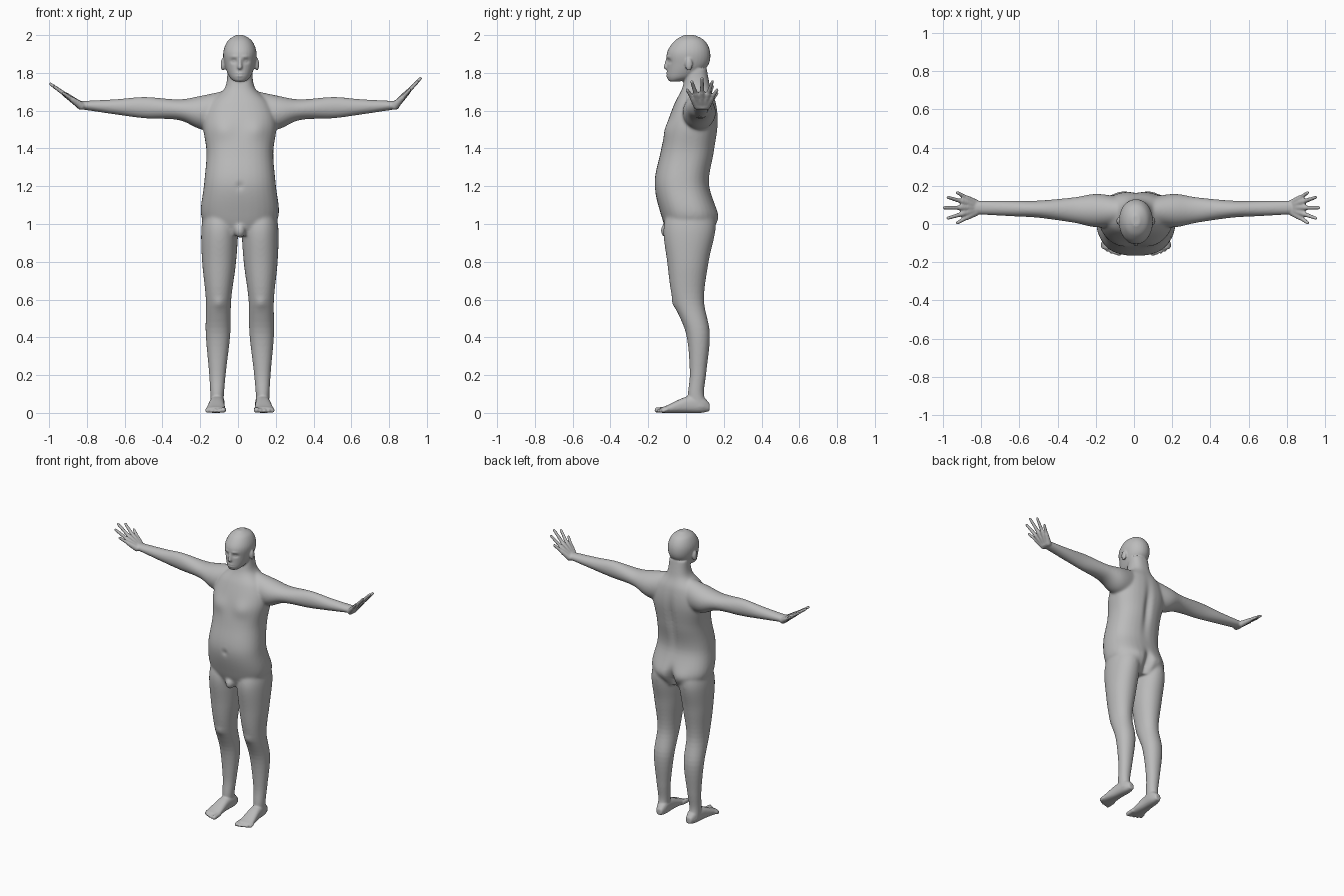
import bpy, bmesh
from math import cos, sin, pi, exp, copysign
from mathutils import Vector, Matrix

default_cube = bpy.data.objects.get("Cube")
if default_cube:
    bpy.data.objects.remove(default_cube)

MIDDLE = .01          # body centre line
FRONT, BACK = -1, 1
bm = bmesh.new()


def smooth_rows(rows, steps=6):
    """Run a spline through the rows so that each loft flows."""
    result = []
    for i in range(len(rows) - 1):
        before, start = rows[max(i - 1, 0)], rows[i]
        end, after = rows[i + 1], rows[min(i + 2, len(rows) - 1)]
        for k in range(steps):
            t = k / steps
            result.append([q + t / 2 * (r - p + t * (2 * p - 5 * q + 4 * r - s
                           + t * (3 * (q - r) + s - p)))
                           for p, q, r, s in zip(before, start, end, after)])
    return result + [rows[-1]]


def rounded(value, power):
    return copysign(abs(value) ** (2 / power), value)


def loft(rows, place, power=2, sides=32):
    """Skin rounded sections; rows are (station, half width, low, high)."""
    rings = []
    for station, half, low, high in smooth_rows(rows):
        ring = []
        for k in range(sides):
            angle = 2 * pi * k / sides
            across = half * rounded(cos(angle), power)
            depth = (low + high) / 2 + (high - low) / 2 * rounded(sin(angle), power)
            ring.append(bm.verts.new(place(station, across, depth)))
        rings.append(ring)
    for lower, upper in zip(rings, rings[1:]):
        for k in range(sides):
            j = (k + 1) % sides
            bm.faces.new((lower[k], lower[j], upper[j], upper[k]))
    bm.faces.new(reversed(rings[0]))
    bm.faces.new(rings[-1])


def ball(centre, size):
    matrix = Matrix.Translation(centre) @ Matrix.Diagonal((*size, 1))
    bmesh.ops.create_uvsphere(bm, u_segments=16, v_segments=10, radius=1, matrix=matrix)


def rod(start, end, start_radius, end_radius):
    """Tapered rod with round ends."""
    start, end = Vector(start), Vector(end)
    axis = end - start
    turn = axis.to_track_quat('Z', 'Y').to_matrix().to_4x4()
    bmesh.ops.create_cone(bm, cap_ends=True, segments=16, radius1=start_radius,
                          radius2=end_radius, depth=axis.length,
                          matrix=Matrix.Translation((start + end) / 2) @ turn)
    ball(start, [start_radius] * 3)
    ball(end, [end_radius] * 3)


def add_torso_and_neck():
    loft([(.94, .13, -.09, .12), (1.04, .205, -.13, .17), (1.21, .19, -.167, .123),
          (1.38, .177, -.135, .15), (1.53, .195, -.1, .17), (1.64, .16, -.06, .16),
          (1.72, .08, -.02, .13), (1.82, .065, 0, .11)],
         lambda z, x, y: (MIDDLE + x, y, z), power=2.4)
    ball((MIDDLE, -.1, .965), (.03, .035, .04))


def add_head():
    loft([(1.755, .03, -.09, -.03), (1.78, .056, -.1, .05), (1.84, .08, -.1, .117),
          (1.91, .088, -.1, .128), (1.97, .064, -.06, .1), (2, .02, -.01, .045)],
         lambda z, x, y: (MIDDLE + x, y, z), power=2.1)
    rod((MIDDLE, -.1, 1.87), (MIDDLE, -.105, 1.83), .008, .013)
    for side in (1, -1):
        ball((MIDDLE + side * .09, .015, 1.845), (.012, .02, .034))


def add_leg(side):
    loft([(1.08, .08, -.09, .13), (.97, .097, -.12, .155), (.8, .09, -.1, .12),
          (.6, .067, -.07, .095), (.42, .065, 0, .126), (.22, .045, .02, .108),
          (.1, .036, .01, .095), (.03, .034, .01, .12)],
         lambda z, x, y: (MIDDLE + side * (.122 - .015 * z + x), y, z), power=2.1)


def add_foot(side):
    loft([(.125, .02, .01, .05), (.08, .036, 0, .09), (0, .04, 0, .085),
          (-.1, .05, 0, .04), (-.13, .046, 0, .03)],
         lambda y, x, z: (MIDDLE + side * (.122 - .06 * y + x), y, z), power=2.5)
    for i in range(5):
        radius = .011 if i else .015
        x = MIDDLE + side * (.088 + .021 * i)
        rod((x, -.1, .018), (x, -.152 + .002 * i * i, radius), radius, radius)


def add_arm(side):
    loft([(.06, .07, 1.5, 1.71), (.2, .088, 1.5, 1.68), (.32, .067, 1.55, 1.66),
          (.5, .045, 1.56, 1.672), (.65, .04, 1.58, 1.66), (.85, .034, 1.61, 1.65)],
         lambda x, y, z: (side * x + MIDDLE * (1 - x), .065 + .025 * x + y, z))


def add_hand(side, lift):
    """Fan five fingers out of the wrist, thumb first."""
    for i in range(-2, 3):
        reach, spread = .2 - .015 * i * i, .3 * i
        wrist = Vector((side * .83, .085 + .012 * i, 1.625))
        tip = Vector((side * (.83 + reach * cos(spread) * cos(lift)),
                      .085 + reach * sin(spread),
                      1.625 + reach * cos(spread) * sin(lift)))
        knuckle = wrist.lerp(tip, .5)
        rod(wrist, knuckle, .021, .0145)
        rod(knuckle, tip, .012, .009)


add_torso_and_neck()
add_head()
for side, lift in ((1, .82), (-1, .62)):
    add_leg(side)
    add_foot(side)
    add_arm(side)
    add_hand(side, lift)

# Fuse the parts into one skin
parts = bpy.data.meshes.new("parts")
bmesh.ops.recalc_face_normals(bm, faces=bm.faces)
bm.to_mesh(parts)
bm.free()
body = bpy.data.objects.new("body", parts)
bpy.context.collection.objects.link(body)
fuse = body.modifiers.new("fuse", 'REMESH')
fuse.mode = 'VOXEL'
fuse.voxel_size = .0055
relax = body.modifiers.new("relax", 'SMOOTH')
relax.factor, relax.iterations = .5, 4
graph = bpy.context.evaluated_depsgraph_get()
skin = bpy.data.meshes.new_from_object(body.evaluated_get(graph))
body.modifiers.clear()
body.data = skin
bpy.data.meshes.remove(parts)
skin.name = "body"

# Sculpted relief: face of the body, x, z, spread in x and z, push along y
relief = [
    (FRONT, .033, 1.862, .016, .011, .012),   # eye sockets
    (FRONT, .033, 1.862, .01, .006, -.006),   # eyes
    (FRONT, .03, 1.886, .02, .007, -.004),    # brows
    (FRONT, 0, 1.79, .02, .012, -.006),       # lips
    (FRONT, 0, 1.79, .02, .003, .006),        # mouth line
    (FRONT, .09, 1.5, .055, .05, -.012),      # chest
    (FRONT, 0, 1.2, .013, .014, .014),        # navel
    (BACK, 0, 1.42, .022, .15, .02),          # spine
    (BACK, 0, 1, .022, .07, .045),            # seat cleft
    (BACK, .09, 1.03, .05, .05, -.008),       # seat
    (FRONT, .11, .58, .03, .03, -.008),       # knees
]
trunk = body.vertex_groups.new(name="trunk")
for v in skin.vertices:
    x, y, z = v.co
    across = abs(x - MIDDLE)
    for face, at_x, at_z, wide, tall, push in relief:
        dx, dz = (across - at_x) / wide, (z - at_z) / tall
        if max(abs(dx), abs(dz)) < 3 and face * (y - .02) > .03:
            # Back entries push inward, toward the front
            v.co.y -= face * push * exp(-dx * dx - dz * dz)
    weight = min((z - .75) / .1, (1.75 - z) / .06, (.45 - abs(x)) / .15, 1)
    if weight > 0:
        trunk.add([v.index], weight, 'REPLACE')

# Soft transitions at the shoulders, hips and neck
blend = body.modifiers.new("blend", 'SMOOTH')
blend.factor, blend.iterations = .5, 30
blend.vertex_group = trunk.name

# Single flat colour
grey = bpy.data.materials.new("grey")
grey.use_nodes = True
grey.diffuse_color = (.5, .5, .5, 1)
grey.node_tree.nodes["Principled BSDF"].inputs["Base Color"].default_value = grey.diffuse_color
skin.materials.clear()
skin.materials.append(grey)
skin.shade_smooth()
